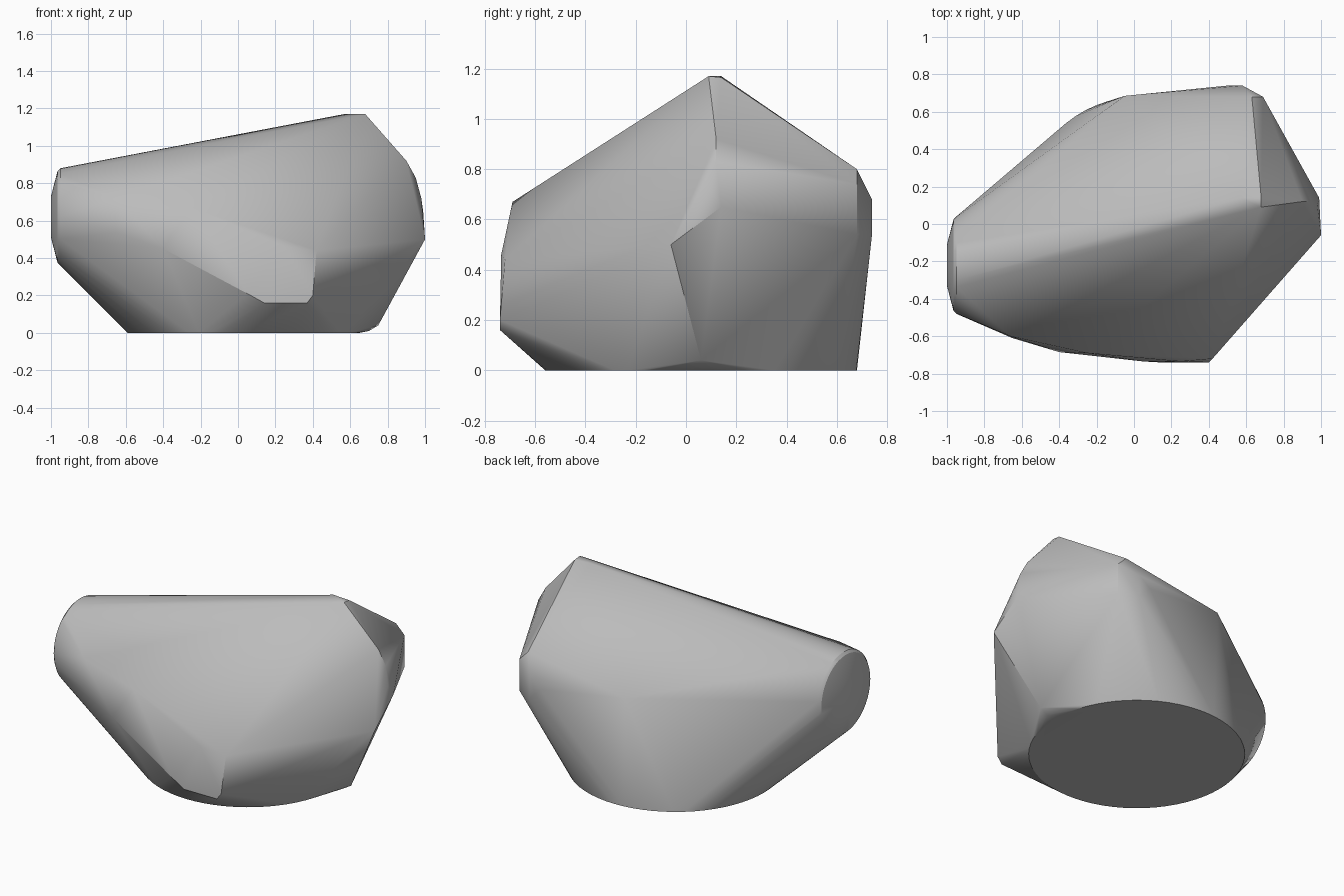
import bpy, bmesh
from math import cos, sin, tau, radians

cube = bpy.data.objects.get("Cube")
if cube:
    bpy.data.objects.remove(cube)

# Stone colour
grey = bpy.data.materials.new("stone_grey")
grey.use_nodes = True
colour = (0.5, 0.5, 0.5, 1)
grey.diffuse_color = colour
grey.node_tree.nodes["Principled BSDF"].inputs["Base Color"].default_value = colour


def ring(radius, count, place):
    """Points of a circle, put into space by the place function."""
    return [place(radius * cos(tau * i / count), radius * sin(tau * i / count))
            for i in range(count)]


# Round flat underside and blunt domed end
points = ring(0.62, 64, lambda a, b: (0.03 + a, 0.06 + b, 0))
for radius, x in ((0.26, -0.95), (0.245, -0.965), (0.11, -1)):
    points += ring(radius, 40, lambda a, b: (x, -0.22 + a, 0.62 + b))

# Summit
points += [(0.57, 0.14, 1.17), (0.68, 0.09, 1.17), (0.68, 0.14, 1.165)]
# Curved nose from the summit down to the base
points += [(0.9, 0.12, 0.92), (0.95, 0.12, 0.83), (0.98, 0.1, 0.72),
           (0.99, 0.14, 0.65), (1, -0.06, 0.5), (0.75, 0.06, 0.04), (0.7, 0.06, 0.01)]
# Back shoulder
points += [(0.63, 0.68, 0.8), (0.69, 0.68, 0.74), (0.69, 0.68, 0.54),
           (0.58, 0.74, 0.68), (0.58, 0.74, 0.54), (0.5, 0.74, 0.62), (-0.05, 0.685, 0.69)]
# Front belt, upper and lower edges
points += [(-0.66, -0.6, 0.72), (-0.25, -0.69, 0.67), (0.25, -0.735, 0.46), (0.42, -0.72, 0.44)]
points += [(-0.65, -0.61, 0.535), (-0.4, -0.685, 0.45), (0.05, -0.735, 0.21),
           (0.14, -0.74, 0.16), (0.37, -0.74, 0.16), (0.4, -0.74, 0.2)]

# Wrap the outline points in a convex skin
bm = bmesh.new()
for p in points:
    bm.verts.new(p)
bmesh.ops.convex_hull(bm, input=bm.verts)
bmesh.ops.delete(bm, geom=[v for v in bm.verts if not v.link_faces], context='VERTS')
bmesh.ops.dissolve_limit(bm, angle_limit=radians(0.5), verts=bm.verts, edges=bm.edges)
bmesh.ops.recalc_face_normals(bm, faces=bm.faces)
mesh = bpy.data.meshes.new("boulder")
bm.to_mesh(mesh)
bm.free()
mesh.materials.append(grey)

boulder = bpy.data.objects.new("boulder", mesh)
bpy.context.collection.objects.link(boulder)
bpy.context.view_layer.objects.active = boulder
boulder.select_set(True)
bpy.ops.object.shade_smooth_by_angle(angle=radians(30))
